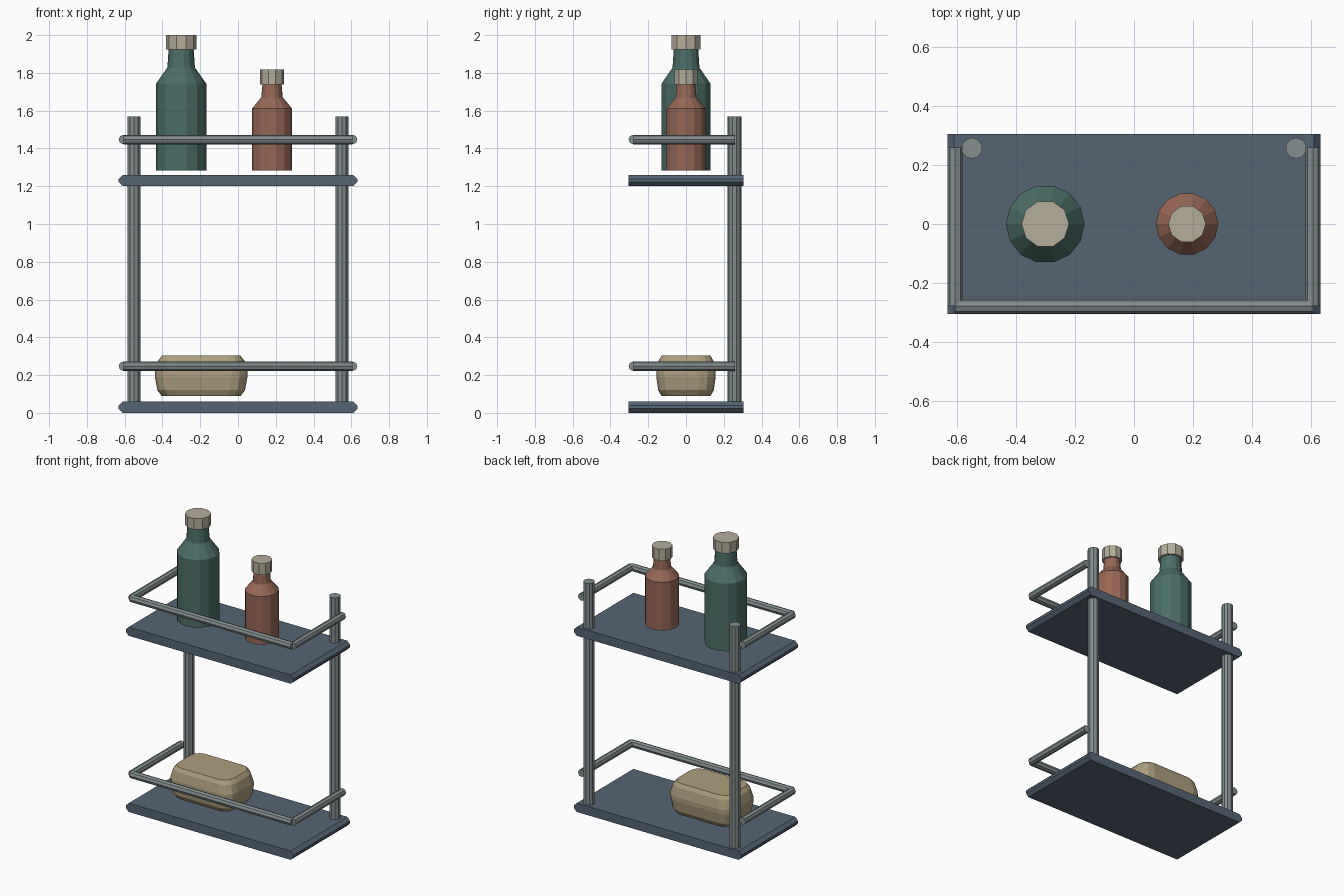
import bpy, bmesh, math
from mathutils import Matrix, Vector

if "Cube" in bpy.data.objects:
    bpy.data.objects.remove(bpy.data.objects["Cube"])


def material(name, rgb):
    mat = bpy.data.materials.new(name)
    mat.use_nodes = True
    mat.diffuse_color = (*rgb, 1)
    mat.node_tree.nodes["Principled BSDF"].inputs["Base Color"].default_value = (*rgb, 1)
    return mat


slate = material("slate blue", (0.09, 0.13, 0.175))
metal = material("grey metal", (0.23, 0.27, 0.275))
green = material("bottle green", (0.07, 0.155, 0.135))
clay = material("terracotta", (0.31, 0.135, 0.09))
cream = material("cream cap", (0.46, 0.42, 0.33))
soap_tan = material("soap tan", (0.42, 0.35, 0.21))


def finish(name, bm, mat):
    bmesh.ops.recalc_face_normals(bm, faces=bm.faces)
    mesh = bpy.data.meshes.new(name)
    bm.to_mesh(mesh)
    bm.free()
    mesh.materials.append(mat)
    obj = bpy.data.objects.new(name, mesh)
    bpy.context.collection.objects.link(obj)
    return obj


def loft(name, rings, mat):
    """Skin a stack of equal-length rings and close both ends."""
    bm = bmesh.new()
    loops = [[bm.verts.new(p) for p in ring] for ring in rings]
    n = len(loops[0])
    for low, high in zip(loops, loops[1:]):
        for i in range(n):
            j = (i + 1) % n
            bm.faces.new((low[i], low[j], high[j], high[i]))
    bm.faces.new(loops[0])
    bm.faces.new(loops[-1])
    return finish(name, bm, mat)


def lathe(name, x, profile, sides, mat):
    angles = [2 * math.pi * i / sides for i in range(sides)]
    rings = [[(x + r * math.cos(a), r * math.sin(a), z) for a in angles]
             for r, z in profile]
    return loft(name, rings, mat)


def rod(name, start, end, radius, sides, mat):
    start, end = Vector(start), Vector(end)
    axis = end - start
    place = Matrix.Translation((start + end) / 2) @ axis.to_track_quat('Z', 'Y').to_matrix().to_4x4()
    bm = bmesh.new()
    bmesh.ops.create_cone(bm, cap_ends=True, segments=sides, radius1=radius,
                          radius2=radius, depth=axis.length, matrix=place)
    return finish(name, bm, mat)


# Shelf boards with chamfered ends, each with a three-sided guard rail
W, D, T, C = 0.632, 0.305, 0.06, 0.022
RAIL_X, RAIL_Y, RAIL_R = 0.607, -0.279, 0.025
for level, z in (("lower", 0.0), ("upper", 1.2)):
    half = [(W - C, 0), (W, C), (W, T - C), (W - C, T)]
    outline = half + [(-x, h) for x, h in reversed(half)]
    loft(level + "_shelf", [[(x, y, z + h) for x, h in outline] for y in (-D, D)], slate)
    rz = z + 0.247
    rod(level + "_front_rail", (-RAIL_X, RAIL_Y, rz), (RAIL_X, RAIL_Y, rz), RAIL_R, 8, metal)
    for side, s in (("left", 1), ("right", -1)):
        rod(f"{level}_{side}_rail", (s * RAIL_X, RAIL_Y, rz), (s * RAIL_X, 0.26, rz), RAIL_R, 8, metal)

# Back posts
for side, s in (("left", 1), ("right", -1)):
    rod(side + "_post", (s * 0.55, 0.257, 0.03), (s * 0.55, 0.257, 1.57), 0.036, 10, metal)

# Bottles with caps
lathe("tall_bottle", -0.301, [(0.133, 1.283), (0.133, 1.743), (0.073, 1.828), (0.066, 1.93)], 14, green)
lathe("tall_bottle_cap", -0.301, [(0.081, 1.925), (0.081, 2.0)], 10, cream)
lathe("short_bottle", 0.18, [(0.106, 1.283), (0.106, 1.611), (0.057, 1.67), (0.05, 1.745)], 14, clay)
lathe("short_bottle_cap", 0.18, [(0.064, 1.738), (0.064, 1.817)], 10, cream)


# Soap bar: stacked rounded rectangles, drawn in towards top and bottom
def rounded_rect(hx, hy, r, z, x0):
    ring = []
    for quarter, (sx, sy) in enumerate(((1, 1), (-1, 1), (-1, -1), (1, -1))):
        for step in range(4):
            a = math.radians(90 * quarter + 30 * step)
            ring.append((x0 + sx * (hx - r) + r * math.cos(a),
                         sy * (hy - r) + r * math.sin(a), z))
    return ring


layers = ((0.09, 0.036), (0.12, 0.013), (0.19, 0), (0.22, 0), (0.278, 0.017), (0.303, 0.038))
loft("soap_bar", [rounded_rect(0.245 - i, 0.157 - i * 0.75, 0.085 - i * 0.5, z, -0.195)
                  for z, i in layers], soap_tan)
